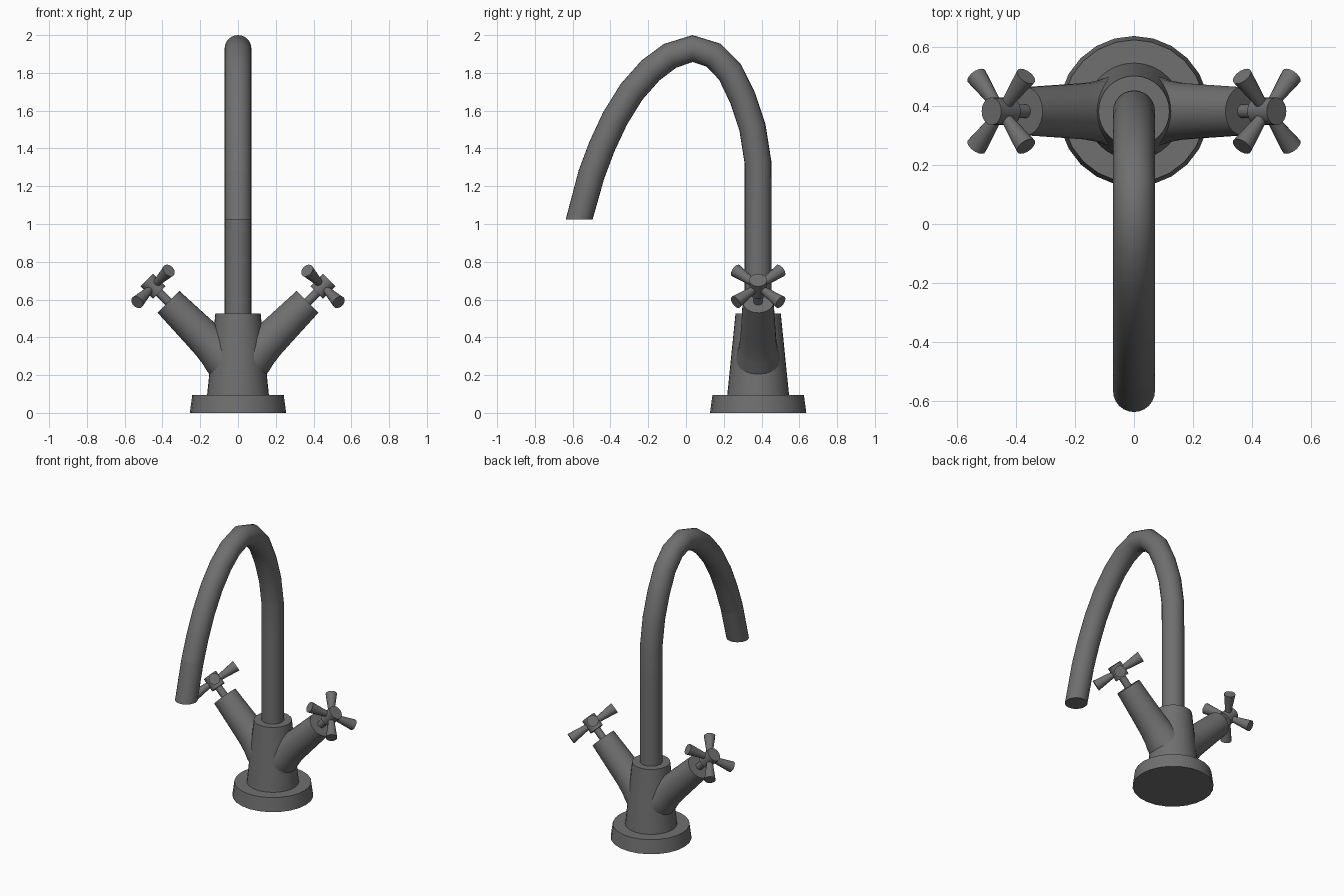
import bpy, bmesh, math
from mathutils import Vector

if "Cube" in bpy.data.objects:
    bpy.data.objects.remove(bpy.data.objects["Cube"])

# One metal colour for everything
metal = bpy.data.materials.new("dark_grey_metal")
metal.use_nodes = True
GREY = (0.16, 0.16, 0.16, 1)
metal.diffuse_color = GREY
metal.node_tree.nodes["Principled BSDF"].inputs["Base Color"].default_value = GREY

CENTRE = Vector((0, 0.382, 0))


def skin(name, rings):
    """Join equal rings of points into a closed, capped tube."""
    bm = bmesh.new()
    loops = [[bm.verts.new(p) for p in ring] for ring in rings]
    n = len(loops[0])
    for a, b in zip(loops, loops[1:]):
        for i in range(n):
            j = (i + 1) % n
            bm.faces.new((a[i], a[j], b[j], b[i]))
    bm.faces.new(loops[0])
    bm.faces.new(loops[-1])
    bmesh.ops.recalc_face_normals(bm, faces=bm.faces)
    mesh = bpy.data.meshes.new(name)
    bm.to_mesh(mesh)
    bm.free()
    mesh.materials.append(metal)
    obj = bpy.data.objects.new(name, mesh)
    bpy.context.collection.objects.link(obj)
    bpy.ops.object.select_all(action='DESELECT')
    obj.select_set(True)
    bpy.context.view_layer.objects.active = obj
    bpy.ops.object.shade_smooth_by_angle(angle=math.radians(35))


def ring(centre, u, v, r, sides):
    return [centre + r * (math.cos(t) * u + math.sin(t) * v)
            for t in (2 * math.pi * i / sides for i in range(sides))]


def lathe(name, origin, axis, profile, sides=24):
    """Turn (distance, radius) pairs about an axis."""
    axis = axis.normalized()
    u = axis.orthogonal().normalized()
    v = axis.cross(u)
    skin(name, [ring(origin + axis * d, u, v, r, sides) for d, r in profile])


# Base plate and tapered body
up = Vector((0, 0, 1))
lathe("base_plate", CENTRE, up, [(0, 0.255), (0.095, 0.242)])
lathe("body", CENTRE, up, [(0.09, 0.164), (0.525, 0.12)], 32)

# Curved spout: centre line in the y-z plane
path = [(0.382, 0.45), (0.382, 1.09), (0.381, 1.327), (0.352, 1.51),
        (0.301, 1.665), (0.233, 1.805), (0.146, 1.894), (0.035, 1.929),
        (-0.085, 1.89), (-0.188, 1.813), (-0.288, 1.70), (-0.375, 1.56),
        (-0.445, 1.41), (-0.50, 1.264), (-0.566, 1.023)]
points = [Vector((0, y, z)) for y, z in path]
right = Vector((1, 0, 0))
rings = []
for i, p in enumerate(points):
    before = (p - points[i - 1]).normalized() if i else up
    after = (points[i + 1] - p).normalized() if i + 1 < len(points) else -up
    along = (before + after).normalized() if i + 1 < len(points) else after
    rings.append(ring(p, right, right.cross(along), 0.071, 24))
skin("spout", rings[:-1])
skin("spout_tip", rings[-2:])

# Two slanted valves with cross handles
for side, word in ((1, "left"), (-1, "right")):
    axis = Vector((side, 0, 1)).normalized()
    origin = CENTRE + up * 0.22
    lathe(word + "_branch", origin, axis,
          [(0, 0.13), (0.12, 0.115), (0.16, 0.105), (0.22, 0.097), (0.293, 0.093)])
    lathe(word + "_barrel", origin, axis, [(0.293, 0.093), (0.52, 0.082)])
    lathe(word + "_stem", origin, axis, [(0.51, 0.024), (0.60, 0.024)], 16)
    lathe(word + "_handle_hub", origin, axis, [(0.59, 0.047), (0.683, 0.047)], 20)
    hub = origin + axis * 0.636
    across = axis.cross(Vector((0, 1, 0)))
    for k, (a, b) in enumerate(((1, 1), (1, -1), (-1, 1), (-1, -1))):
        arm = across * a + Vector((0, b, 0))
        lathe(f"{word}_handle_arm_{k + 1}", hub, arm,
              [(0.02, 0.02), (0.05, 0.021), (0.168, 0.036)], 16)
